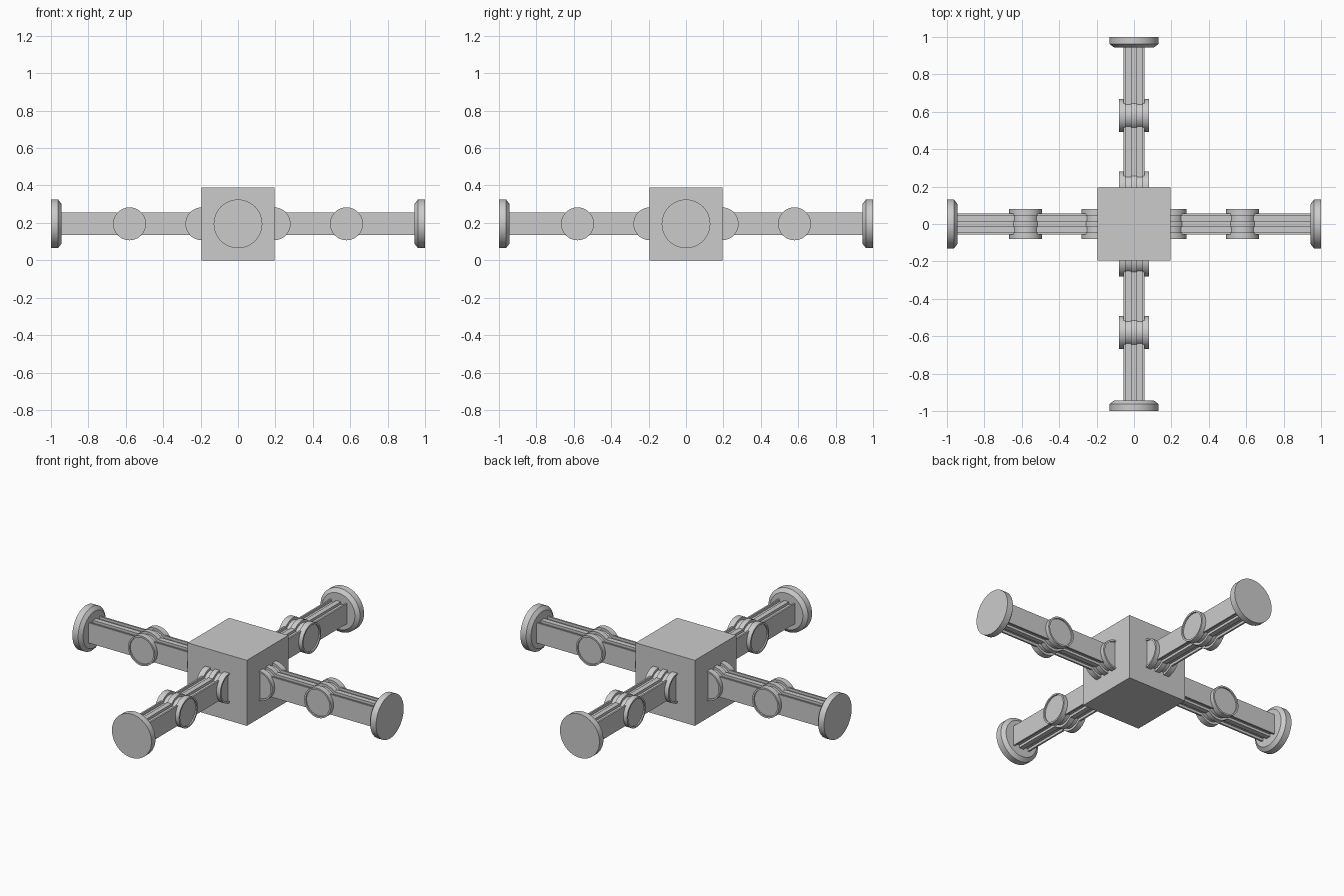
import bpy
import bmesh
import math
from mathutils import Matrix

if "Cube" in bpy.data.objects:
    bpy.data.objects.remove(bpy.data.objects["Cube"], do_unlink=True)

HALF = 0.195            # half the hub size, also the axis height
JOINTS = {"shoulder": 0.193, "elbow": 0.58}

grey = bpy.data.materials.new("plain_grey")
grey.use_nodes = True
grey.diffuse_color = (0.6, 0.6, 0.6, 1)
grey.node_tree.nodes["Principled BSDF"].inputs["Base Color"].default_value = (0.6, 0.6, 0.6, 1)


def finish(name, bm, matrix, smooth=False):
    """Turn a bmesh into a placed, coloured object."""
    bmesh.ops.recalc_face_normals(bm, faces=bm.faces)
    bm.transform(matrix)
    mesh = bpy.data.meshes.new(name)
    bm.to_mesh(mesh)
    bm.free()
    mesh.materials.append(grey)
    obj = bpy.data.objects.new(name, mesh)
    bpy.context.collection.objects.link(obj)
    if smooth:
        bpy.ops.object.select_all(action="DESELECT")
        obj.select_set(True)
        bpy.context.view_layer.objects.active = obj
        bpy.ops.object.shade_smooth_by_angle(angle=math.radians(25))


def lathe(profile, axis, steps=48):
    """Spin (radius, position) points round an axis through the origin."""
    bm = bmesh.new()
    verts = [bm.verts.new((r, 0, p)) for r, p in profile]
    edges = [bm.edges.new(pair) for pair in zip(verts, verts[1:])]
    bmesh.ops.spin(bm, geom=verts + edges, cent=(0, 0, 0), axis=(0, 0, 1),
                   angle=math.tau, steps=steps)
    bmesh.ops.remove_doubles(bm, verts=bm.verts, dist=1e-5)
    turn = Matrix.Rotation(math.pi / 2, 4, "Y" if axis == "X" else "X")
    bm.transform(turn)
    return bm


def grooved_bar(start, end):
    """Bar along x with two grooves on its top and two on its bottom."""
    half_top = [(0.055, 0.06), (0.045, 0.06), (0.045, 0.045),
                (0.015, 0.045), (0.015, 0.06)]
    top = half_top + [(-y, z) for y, z in reversed(half_top)]
    outline = top + [(-y, -z) for y, z in top]
    bm = bmesh.new()
    face = bm.faces.new([bm.verts.new((start, y, z)) for y, z in outline])
    ext = bmesh.ops.extrude_face_region(bm, geom=[face], use_keep_orig=True)
    moved = [v for v in ext["geom"] if isinstance(v, bmesh.types.BMVert)]
    bmesh.ops.translate(bm, verts=moved, vec=(end - start, 0, 0))
    return bm


# Hub
hub = bmesh.new()
bmesh.ops.create_cube(hub, size=2 * HALF)
finish("hub", hub, Matrix.Translation((0, 0, HALF)))

# Joint: dished ends, three ridges and two grooves
joint_half = [(0, 0.072), (0.078, 0.072), (0.078, 0.08), (0.088, 0.08),
              (0.088, 0.045), (0.074, 0.045), (0.074, 0.015), (0.088, 0.015)]
joint_profile = joint_half + [(r, -p) for r, p in reversed(joint_half)]

# Foot: disc with a chamfer towards the hub
foot_profile = [(0, 0.945), (0.108, 0.945), (0.13, 0.962), (0.13, 1), (0, 1)]

# Four equal arms
for i, side in enumerate(("left", "back", "right", "front")):
    place = Matrix.Translation((0, 0, HALF)) @ Matrix.Rotation(i * math.pi / 2, 4, "Z")
    finish(side + "_arm", grooved_bar(0.19, 0.95), place)
    for part, distance in JOINTS.items():
        finish(side + "_" + part, lathe(joint_profile, "Y"),
               place @ Matrix.Translation((distance, 0, 0)), True)
    finish(side + "_foot", lathe(foot_profile, "X"), place, True)
